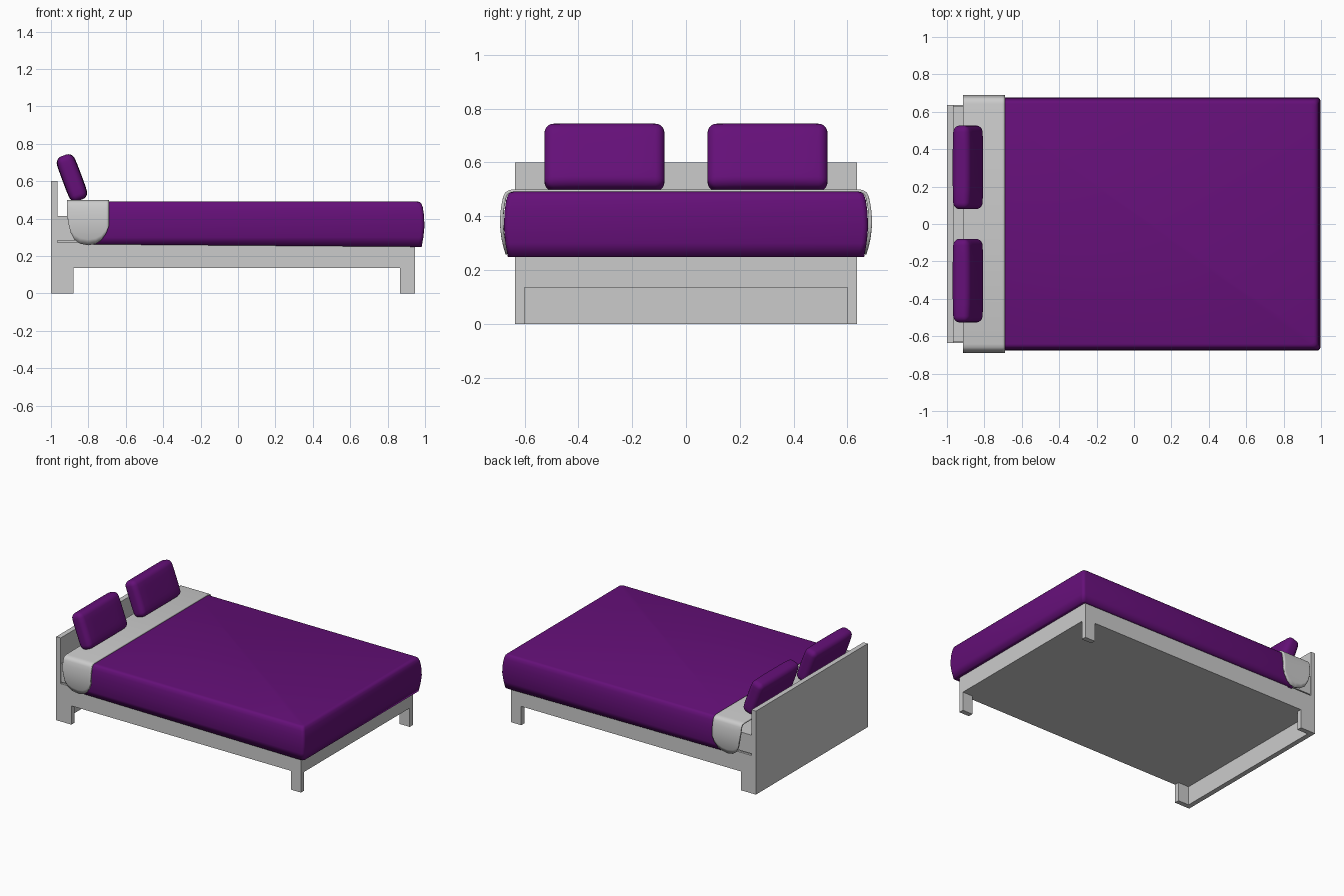
import bpy, bmesh, math
from mathutils import Matrix

if "Cube" in bpy.data.objects:
    bpy.data.objects.remove(bpy.data.objects["Cube"])

purple = bpy.data.materials.new("purple_fabric")
purple.diffuse_color = (0.13, 0.005, 0.19, 1)
purple.use_nodes = True
purple.node_tree.nodes["Principled BSDF"].inputs["Base Color"].default_value = purple.diffuse_color


def finish(bm, name, mat=None, smooth=False):
    bmesh.ops.recalc_face_normals(bm, faces=bm.faces)
    me = bpy.data.meshes.new(name)
    bm.to_mesh(me)
    bm.free()
    ob = bpy.data.objects.new(name, me)
    bpy.context.collection.objects.link(ob)
    if mat:
        me.materials.append(mat)
    if smooth:
        for o in bpy.context.selected_objects:
            o.select_set(False)
        ob.select_set(True)
        bpy.context.view_layer.objects.active = ob
        bpy.ops.object.shade_smooth_by_angle(angle=math.radians(40))
    return ob


def box(name, x0, x1, y0, y1, z0, z1):
    bm = bmesh.new()
    bmesh.ops.create_cube(bm, size=1)
    for v in bm.verts:
        v.co = ((x0 + x1) / 2 + v.co.x * (x1 - x0),
                (y0 + y1) / 2 + v.co.y * (y1 - y0),
                (z0 + z1) / 2 + v.co.z * (z1 - z0))
    return finish(bm, name)


def solidify(ob, thickness):
    m = ob.modifiers.new("thickness", 'SOLIDIFY')
    m.thickness = thickness
    m.offset = -1


# Wooden frame
box("headboard", -1.0, -0.965, -0.635, 0.635, 0, 0.6)
box("bed_frame", -0.965, 0.945, -0.635, 0.635, 0.135, 0.272)
for s, side in ((-1, "front"), (1, "back")):
    ys = sorted((s * 0.6, s * 0.635))
    box(side + "_head_leg", -0.965, -0.88, *ys, 0, 0.135)
    box(side + "_foot_leg", 0.865, 0.945, *ys, 0, 0.135)

# Mattress, separated from the frame by a narrow groove
box("mattress_groove", -0.965, 0.92, -0.62, 0.62, 0.27, 0.285)
box("mattress", -0.965, 0.94, -0.63, 0.63, 0.282, 0.415)


# Duvet: stacked rounded rectangles, open underneath
def ring_points(x0, x1, h, r):
    pts = []
    for i, (cx, cy) in enumerate(((x1 - r, h - r), (x0 + r, h - r),
                                  (x0 + r, r - h), (x1 - r, r - h))):
        for k in range(5):
            a = math.radians(90 * i + 22.5 * k)
            pts.append((cx + r * math.cos(a), cy + r * math.sin(a)))
    return pts


bm = bmesh.new()
rings = []
for z, inset in ((0.262, 0.015), (0.30, 0.006), (0.36, 0), (0.42, 0.003),
                 (0.46, 0.009), (0.48, 0.016), (0.488, 0.024), (0.491, 0.035)):
    ring = []
    for x, y in ring_points(-0.8, 0.997 - inset, 0.677 - inset, 0.02):
        dip = 0.014 * max(0, x) ** 2 if z < 0.27 else 0
        ring.append(bm.verts.new((x, y, z - dip)))
    rings.append(ring)
for a, b in zip(rings, rings[1:]):
    for i in range(len(a)):
        j = (i + 1) % len(a)
        bm.faces.new((a[i], a[j], b[j], b[i]))
bm.faces.new(rings[-1])
duvet = finish(bm, "duvet", purple, True)
solidify(duvet, 0.035)

# Folded sheet: draped strip with rounded hanging ends
hem = ((-0.914, 0.42), (-0.908, 0.38), (-0.895, 0.325), (-0.875, 0.288),
       (-0.845, 0.266), (-0.80, 0.257), (-0.76, 0.265), (-0.73, 0.285),
       (-0.705, 0.32), (-0.69, 0.36))
bm = bmesh.new()
cols = []
for x, low in hem:
    half = []
    for k in range(8):
        z = low + (0.475 - low) * k / 7
        half.append((0.691 - 0.02 * ((z - 0.38) / 0.12) ** 2, z))
    half += [(0.672, 0.488), (0.66, 0.496), (0.642, 0.5)]
    path = half + [(-y, z) for y, z in reversed(half)]
    cols.append([bm.verts.new((x, y, z)) for y, z in path])
for a, b in zip(cols, cols[1:]):
    for i in range(len(a) - 1):
        bm.faces.new((a[i], a[i + 1], b[i + 1], b[i]))
sheet = finish(bm, "folded_sheet", None, True)
# Face the strip outwards so the thickness goes inwards
mid = max(sheet.data.polygons, key=lambda p: p.center.z)
if mid.normal.z < 0:
    sheet.data.flip_normals()
solidify(sheet, 0.012)

# Pillows: plump rounded boxes leaning on the headboard
for s, side in ((-1, "front"), (1, "back")):
    bm = bmesh.new()
    bmesh.ops.create_cube(bm, size=1)
    bmesh.ops.scale(bm, vec=(0.102, 0.446, 0.254), verts=bm.verts)
    bmesh.ops.bevel(bm, geom=bm.edges[:], offset=0.034, segments=5,
                    profile=0.5, affect='EDGES')
    long_edges = [e for e in bm.edges if e.calc_length() > 0.1]
    bmesh.ops.subdivide_edges(bm, edges=long_edges, cuts=5, use_grid_fill=True)
    for v in bm.verts:
        u, w = v.co.y / 0.223, v.co.z / 0.127
        v.co.x *= 1.03 - 0.12 * u ** 4 - 0.12 * w ** 4
    bm.transform(Matrix.Translation((-0.888, s * 0.303, 0.618))
                 @ Matrix.Rotation(math.radians(-20.5), 4, 'Y'))
    finish(bm, side + "_pillow", purple, True)
